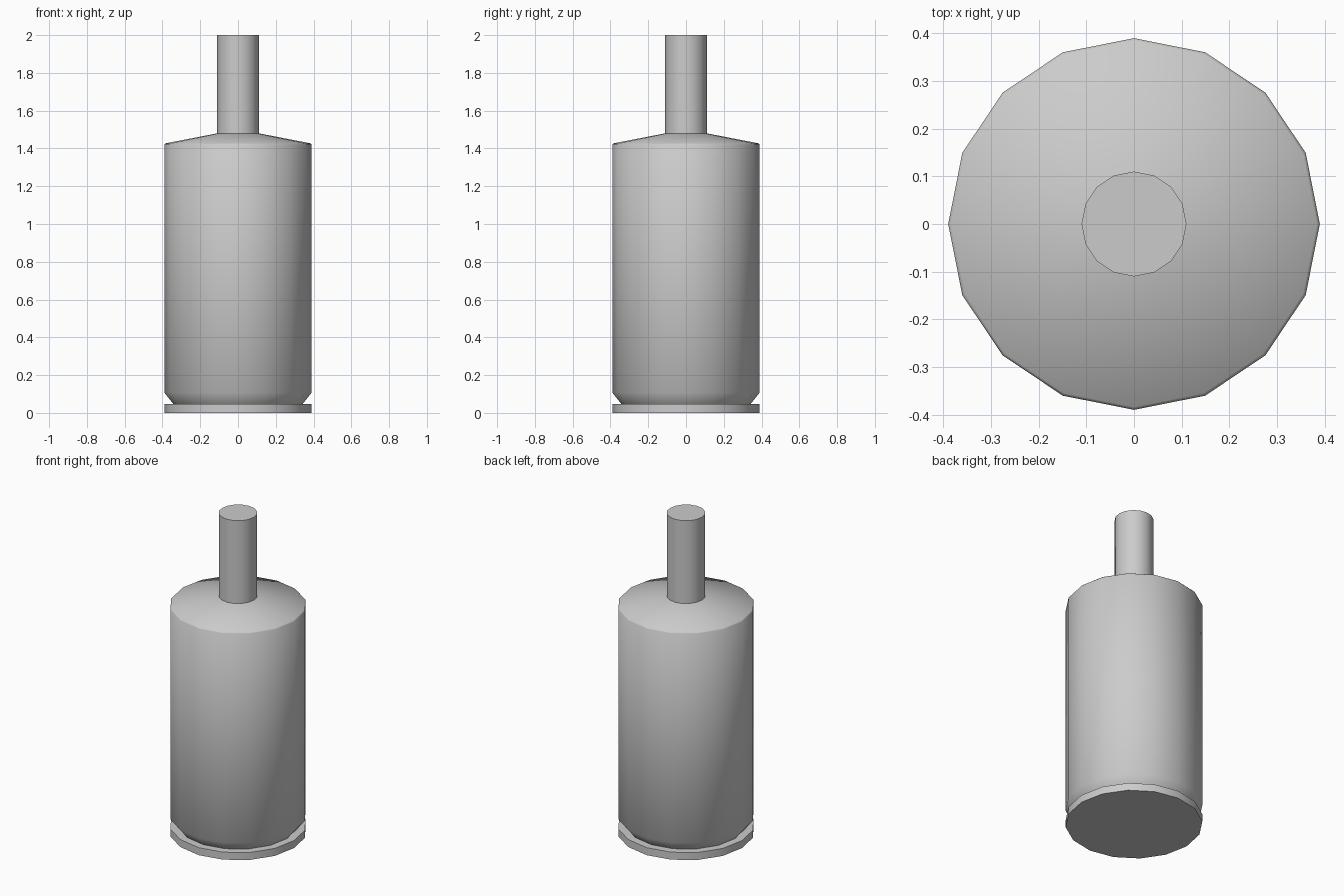
import bpy, bmesh, math

if "Cube" in bpy.data.objects:
    bpy.data.objects.remove(bpy.data.objects["Cube"])

SIDES = 16


def lathe(name, profile, smooth_angle=41):
    """Spin a (radius, height) profile around z and cap both ends."""
    bm = bmesh.new()
    rings = []
    for r, z in profile:
        rings.append([bm.verts.new((r * math.cos(2 * math.pi * i / SIDES),
                                    r * math.sin(2 * math.pi * i / SIDES), z))
                      for i in range(SIDES)])
    for low, high in zip(rings, rings[1:]):
        for i in range(SIDES):
            j = (i + 1) % SIDES
            bm.faces.new((low[i], low[j], high[j], high[i]))
    bm.faces.new(rings[0][::-1])
    bm.faces.new(rings[-1])
    mesh = bpy.data.meshes.new(name)
    bm.to_mesh(mesh)
    bm.free()
    obj = bpy.data.objects.new(name, mesh)
    bpy.context.collection.objects.link(obj)
    bpy.ops.object.select_all(action='DESELECT')
    obj.select_set(True)
    bpy.context.view_layer.objects.active = obj
    bpy.ops.object.shade_smooth_by_angle(angle=math.radians(smooth_angle))
    return obj


# One continuous skin: base rim, undercut groove, body, sloped shoulder, neck
lathe("necked_case", [
    (0.39, 0.0), (0.39, 0.047),       # base rim
    (0.342, 0.047), (0.39, 0.107),    # groove
    (0.39, 1.42), (0.384, 1.427),     # body with eased top edge
    (0.11, 1.48), (0.11, 2.0),        # shoulder and neck
])
